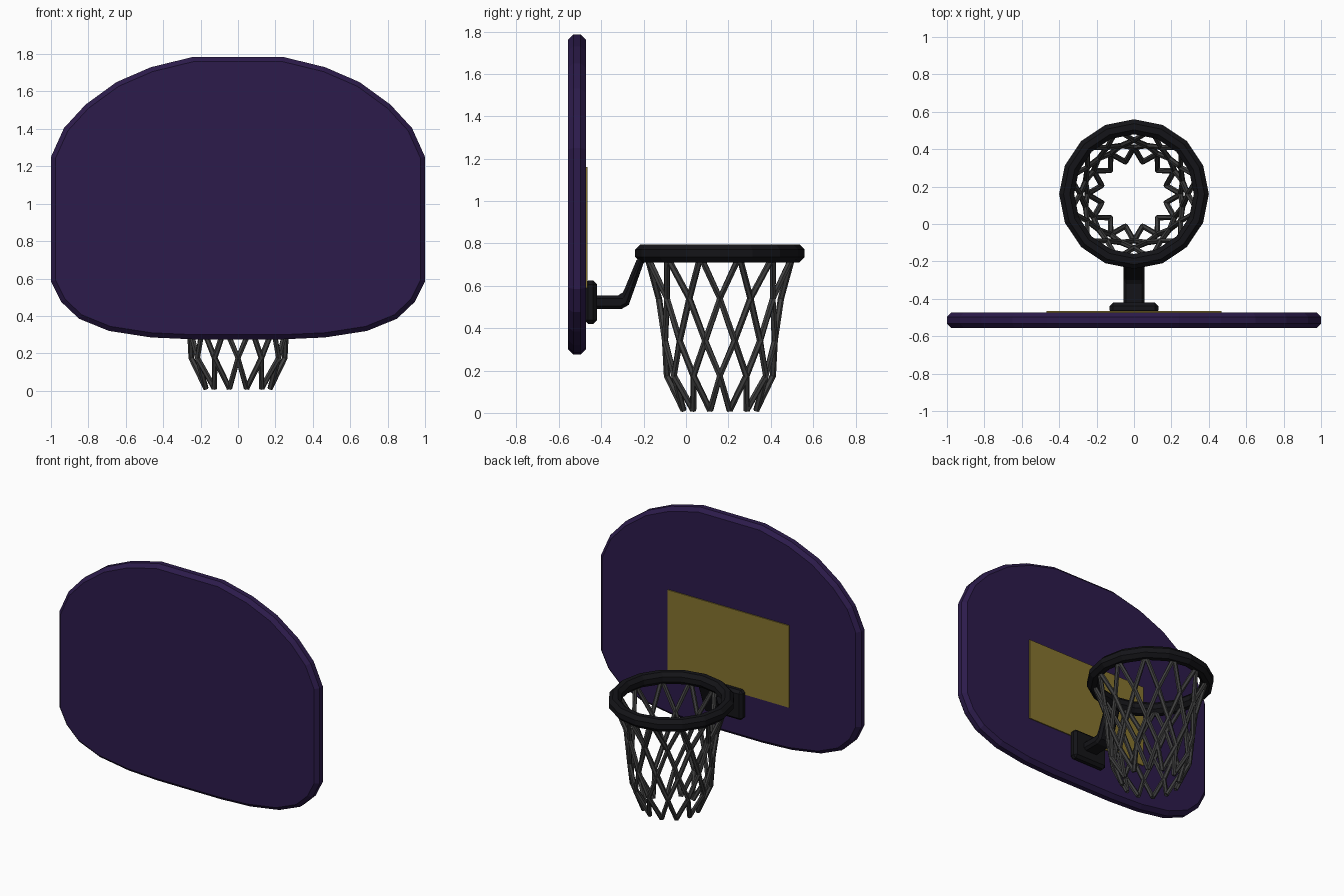
import bpy, bmesh, math
from mathutils import Vector

if "Cube" in bpy.data.objects:
    bpy.data.objects.remove(bpy.data.objects["Cube"])


def material(name, r, g, b):
    m = bpy.data.materials.new(name)
    m.diffuse_color = (r, g, b, 1)
    m.use_nodes = True
    m.node_tree.nodes["Principled BSDF"].inputs["Base Color"].default_value = m.diffuse_color
    return m


PURPLE = material("purple", 0.025, 0.011, 0.07)
YELLOW = material("yellow", 0.24, 0.175, 0.028)
BLACK = material("black", 0.007, 0.007, 0.009)
CORD = material("cord_grey", 0.05, 0.05, 0.05)


def finish(name, bm, mat):
    bmesh.ops.recalc_face_normals(bm, faces=bm.faces[:])
    me = bpy.data.meshes.new(name)
    bm.to_mesh(me)
    bm.free()
    me.materials.append(mat)
    ob = bpy.data.objects.new(name, me)
    bpy.context.collection.objects.link(ob)
    return ob


def prism(name, points, offset, mat, bevel=0.0):
    """Extrude a closed 3D outline along offset, chamfering the sharp edges."""
    bm = bmesh.new()
    face = bm.faces.new([bm.verts.new(p) for p in points])
    ext = bmesh.ops.extrude_face_region(bm, geom=[face], use_keep_orig=True)
    verts = [g for g in ext["geom"] if isinstance(g, bmesh.types.BMVert)]
    bmesh.ops.translate(bm, verts=verts, vec=Vector(offset))
    ob = finish(name, bm, mat)
    if bevel:
        mod = ob.modifiers.new("Chamfer", 'BEVEL')
        mod.width = bevel
        mod.segments = 1
        mod.limit_method = 'ANGLE'
        mod.angle_limit = math.radians(60)
    return ob


def rect_xz(w, z0, z1, y):
    return [(-w, y, z0), (w, y, z0), (w, y, z1), (-w, y, z1)]


# Backboard: right half outline, mirrored
half = [(0.24, 0.275), (0.465, 0.285), (0.69, 0.32), (0.85, 0.385), (0.945, 0.475),
        (1.0, 0.585), (1.0, 1.25), (0.93, 1.405), (0.815, 1.53), (0.65, 1.65),
        (0.465, 1.73), (0.24, 1.785)]
outline = half + [(-x, z) for x, z in reversed(half)]
prism("backboard", [(x, -0.557, z) for x, z in outline], (0, 0.085, 0), PURPLE, 0.025)

# Target panel and mounting plate
prism("target_panel", rect_xz(0.467, 0.59, 1.16, -0.48), (0, 0.015, 0), YELLOW)
prism("mounting_plate", rect_xz(0.13, 0.42, 0.625, -0.48), (0, 0.06, 0), BLACK, 0.018)

# Bent arm
arm = [(-0.45, 0.49), (-0.305, 0.49), (-0.27, 0.51), (-0.19, 0.735), (-0.228, 0.735),
       (-0.29, 0.585), (-0.305, 0.555), (-0.45, 0.555)]
prism("rim_arm", [(-0.057, y, z) for y, z in arm], (0.114, 0, 0), BLACK, 0.015)

# Rim: 16-sided ring with octagonal section
CY, SEG, SIDES = 0.16, 16, 8
bm = bmesh.new()
rows = []
for i in range(SEG):
    a = 2 * math.pi * i / SEG
    row = []
    for j in range(SIDES):
        b = 2 * math.pi * (j + 0.5) / SIDES
        r = 0.36 + 0.0433 * math.cos(b)
        row.append(bm.verts.new((r * math.cos(a), CY + r * math.sin(a),
                                 0.753 + 0.0455 * math.sin(b))))
    rows.append(row)
for i in range(SEG):
    p, q = rows[i], rows[(i + 1) % SEG]
    for j in range(SIDES):
        k = (j + 1) % SIDES
        bm.faces.new((p[j], q[j], q[k], p[k]))
finish("rim", bm, BLACK)

# Net: 12 cords winding each way, crossing at the listed (radius, height) levels
levels = [(0.355, 0.74), (0.288, 0.54), (0.268, 0.34), (0.25, 0.175), (0.178, 0.012)]
CORD_R, CORD_SIDES = 0.015, 6
bm = bmesh.new()
for n in range(12):
    for turn in (1, -1):
        path = []
        for s, (r, z) in enumerate(levels):
            a = math.radians(15 + 30 * n + turn * 15 * s)
            path.append(Vector((r * math.cos(a), CY + r * math.sin(a), z)))
        rings = []
        for s, p in enumerate(path):
            along = (path[min(s + 1, 4)] - path[max(s - 1, 0)]).normalized()
            out = Vector((p.x, p.y - CY, 0))
            u = (out - along * out.dot(along)).normalized()
            v = along.cross(u)
            ring = []
            for j in range(CORD_SIDES):
                b = 2 * math.pi * j / CORD_SIDES
                c = p + CORD_R * (u * math.cos(b) + v * math.sin(b))
                c.z = max(c.z, 0)
                ring.append(bm.verts.new(c))
            rings.append(ring)
        for p, q in zip(rings, rings[1:]):
            for j in range(CORD_SIDES):
                k = (j + 1) % CORD_SIDES
                bm.faces.new((p[j], p[k], q[k], q[j]))
        bm.faces.new(rings[0])
        bm.faces.new(rings[-1])
finish("net", bm, CORD)
